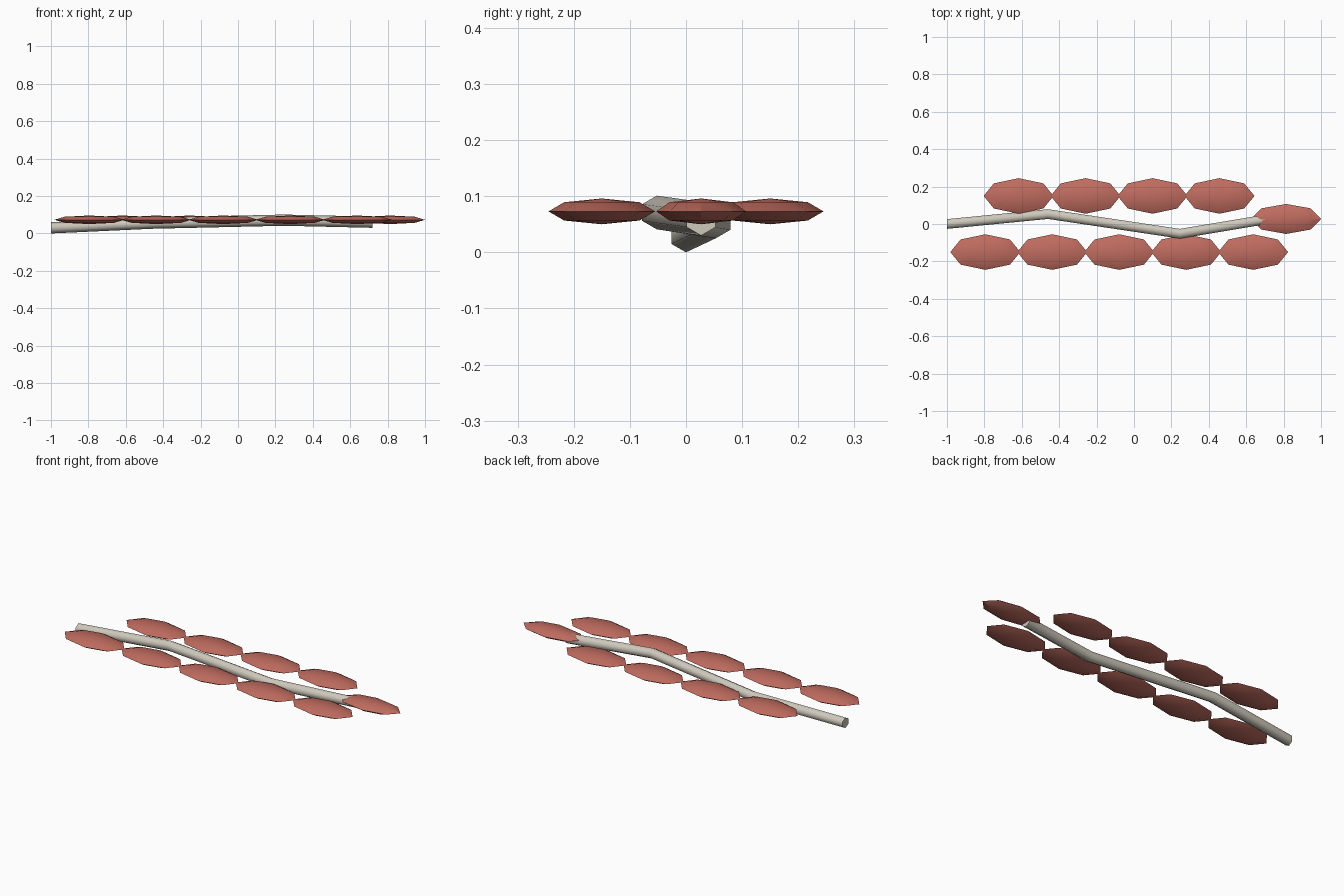
import bpy, bmesh, math
from mathutils import Matrix, Vector

cube = bpy.data.objects.get("Cube")
if cube:
    bpy.data.objects.remove(cube, do_unlink=True)


def make_material(name, rgb):
    mat = bpy.data.materials.new(name)
    mat.use_nodes = True
    mat.diffuse_color = (*rgb, 1)
    mat.node_tree.nodes["Principled BSDF"].inputs["Base Color"].default_value = (*rgb, 1)
    return mat


LEAF_RED = make_material("dusty_red", (0.53, 0.15, 0.115))
STEM_GREY = make_material("pale_bark", (0.62, 0.58, 0.50))


def add_object(name, bm, mat, angle):
    bmesh.ops.recalc_face_normals(bm, faces=bm.faces)
    mesh = bpy.data.meshes.new(name)
    bm.to_mesh(mesh)
    bm.free()
    mesh.materials.append(mat)
    obj = bpy.data.objects.new(name, mesh)
    bpy.context.collection.objects.link(obj)
    bpy.ops.object.select_all(action="DESELECT")
    obj.select_set(True)
    bpy.context.view_layer.objects.active = obj
    bpy.ops.object.shade_smooth_by_angle(angle=math.radians(angle))
    return obj


# Leaflet: flattened eight-sided ball
def leaflet(name, x, y, half_width):
    bm = bmesh.new()
    bmesh.ops.create_uvsphere(bm, u_segments=8, v_segments=4, radius=1)
    bmesh.ops.transform(bm, verts=bm.verts,
                        matrix=Matrix.Translation((x, y, 0.073))
                        @ Matrix.Diagonal((0.187, half_width, 0.023, 1)))
    add_object(name, bm, LEAF_RED, 30)


# Two rows of touching leaflets and one at the tip
SPACING = 0.358
for i in range(5):
    leaflet(f"right_leaflet_{i + 1}", -0.795 + i * SPACING, -0.15, 0.095)
for i in range(4):
    leaflet(f"left_leaflet_{i + 1}", -0.617 + i * SPACING, 0.15, 0.095)
leaflet("tip_leaflet", 0.813, 0.027, 0.08)

# Stem: six-sided rod with two bends
path = [(-1, 0, 0.03), (-0.46, 0.053, 0.055), (0.245, -0.052, 0.071), (0.72, 0.027, 0.06)]
SIDES, RADIUS = 6, 0.03
bm = bmesh.new()
rings = []
for point in path:
    ring = []
    for k in range(SIDES):
        a = math.tau * k / SIDES
        ring.append(bm.verts.new(Vector(point) + RADIUS * Vector((0, math.sin(a), math.cos(a)))))
    rings.append(ring)
for r0, r1 in zip(rings, rings[1:]):
    for k in range(SIDES):
        n = (k + 1) % SIDES
        bm.faces.new((r0[k], r0[n], r1[n], r1[k]))
bm.faces.new(rings[0])
bm.faces.new(rings[-1])
add_object("stem", bm, STEM_GREY, 65)
